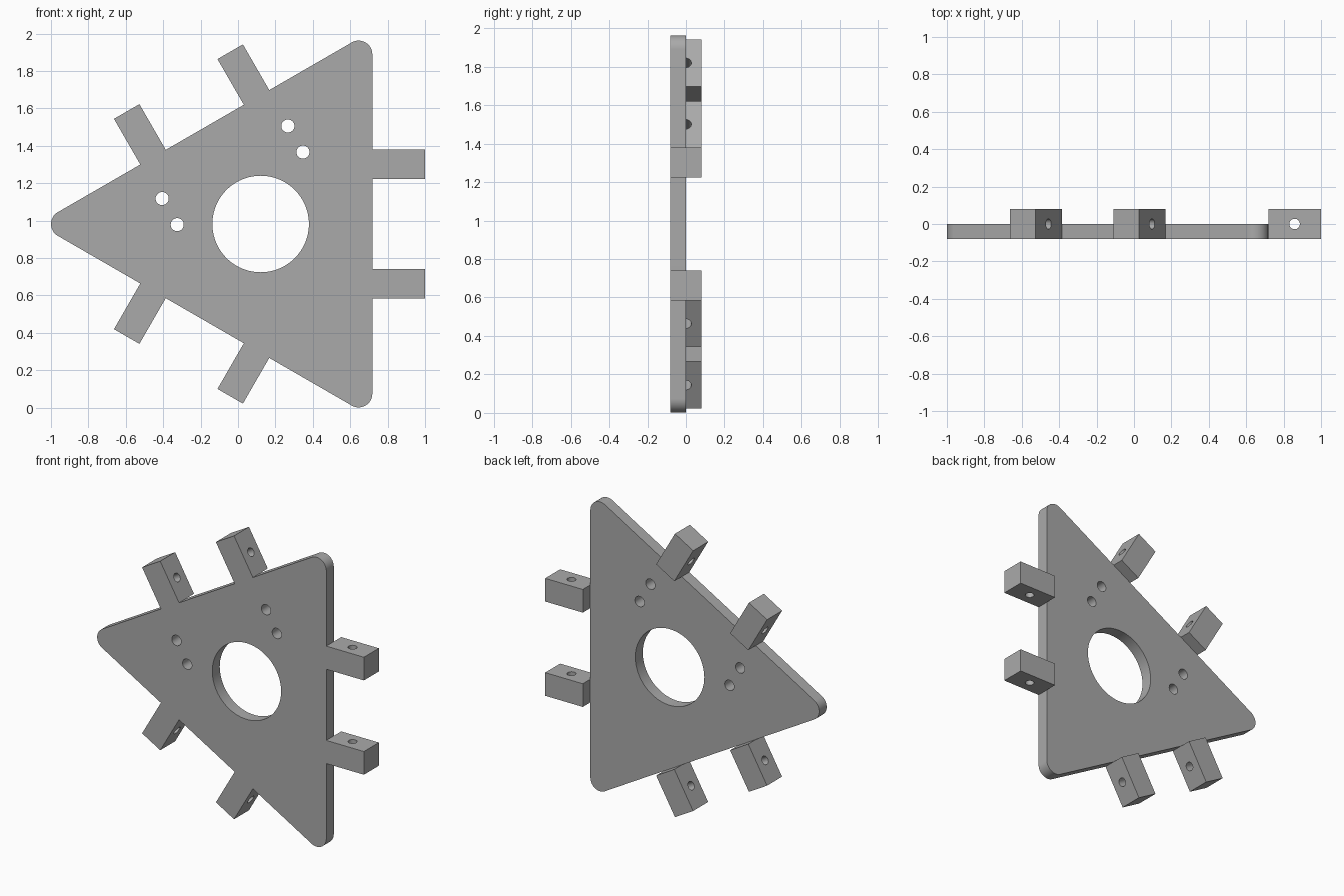
import bpy, bmesh
from math import cos, sin, pi, radians, sqrt
from mathutils import Matrix, Vector

if "Cube" in bpy.data.objects:
    bpy.data.objects.remove(bpy.data.objects["Cube"])

CENTRE = Vector((0.121, 0, 0.982))   # middle of the plate
INRADIUS = 0.597                     # middle to each straight edge
CORNER = 0.073                       # corner rounding
THICK = 0.08
TAB_LENGTH = 0.282

grey = bpy.data.materials.new("plain grey")
grey.use_nodes = True
grey.diffuse_color = (0.4, 0.4, 0.4, 1)
grey.node_tree.nodes["Principled BSDF"].inputs["Base Color"].default_value = (0.4, 0.4, 0.4, 1)


def make_object(name, bm):
    bmesh.ops.recalc_face_normals(bm, faces=bm.faces)
    mesh = bpy.data.meshes.new(name)
    bm.to_mesh(mesh)
    bm.free()
    mesh.materials.append(grey)
    obj = bpy.data.objects.new(name, mesh)
    bpy.context.collection.objects.link(obj)
    return obj


def prism(name, outline, y0, y1):
    """Extrude an outline in the xz plane from y0 to y1."""
    bm = bmesh.new()
    face = bm.faces.new([bm.verts.new((x, y0, z)) for x, z in outline])
    ext = bmesh.ops.extrude_face_region(bm, geom=[face])["geom"]
    bmesh.ops.translate(bm, vec=(0, y1 - y0, 0),
                        verts=[v for v in ext if isinstance(v, bmesh.types.BMVert)])
    return make_object(name, bm)


def drill(obj, holes):
    """Cut round holes, each given as (centre, radius, axis, segments)."""
    bm = bmesh.new()
    for centre, radius, axis, segments in holes:
        turn = Matrix.Rotation(pi / 2, 4, 'X') if axis == 'Y' else Matrix()
        bmesh.ops.create_cone(bm, cap_ends=True, segments=segments, radius1=radius,
                              radius2=radius, depth=0.6,
                              matrix=Matrix.Translation(centre) @ turn)
    cutter = make_object("hole_cutter", bm)
    cutter.hide_render = True
    mod = obj.modifiers.new("holes", 'BOOLEAN')
    mod.operation, mod.object, mod.solver = 'DIFFERENCE', cutter, 'EXACT'
    select(obj)
    bpy.ops.object.modifier_apply(modifier=mod.name)
    bpy.data.objects.remove(cutter)


def select(obj):
    bpy.ops.object.select_all(action='DESELECT')
    obj.select_set(True)
    bpy.context.view_layer.objects.active = obj


def smooth(obj):
    select(obj)
    bpy.ops.object.shade_smooth_by_angle(angle=radians(30))


# Triangular plate with rounded corners
reach = 2 * (INRADIUS - CORNER)
outline = []
for corner in (60, 180, 300):
    for i in range(17):
        a = radians(corner - 60 + 120 * i / 16)
        c = radians(corner)
        outline.append((reach * cos(c) + CORNER * cos(a), reach * sin(c) + CORNER * sin(a)))
plate = prism("triangle_plate", outline, -THICK, 0)

# Large central hole and two pairs of bolt holes beside one edge
holes = [(Vector((0, 0, 0)), 0.258, 'Y', 96)]
for along in (-0.388, 0.388):
    for out in (0.22, 0.381):
        x = -0.5 * out + sqrt(3) / 2 * along
        z = sqrt(3) / 2 * out + 0.5 * along
        holes.append((Vector((x, 0, z)), 0.035, 'Y', 32))
drill(plate, holes)
plate.location = CENTRE
smooth(plate)

# Two drilled tabs on each of the three edges
for edge, angle in (("right", 0), ("upper", 120), ("lower", 240)):
    for side in (-1, 1):
        x0, x1 = INRADIUS, INRADIUS + TAB_LENGTH
        z0, z1 = side * 0.241, side * 0.398
        tab = prism(f"{edge}_edge_tab_{'a' if side < 0 else 'b'}",
                    [(x0, z0), (x1, z0), (x1, z1), (x0, z1)], -THICK, THICK)
        drill(tab, [(Vector(((x0 + x1) / 2, 0, (z0 + z1) / 2)), 0.028, 'Z', 32)])
        tab.matrix_world = Matrix.Translation(CENTRE) @ Matrix.Rotation(-radians(angle), 4, 'Y')
        smooth(tab)
